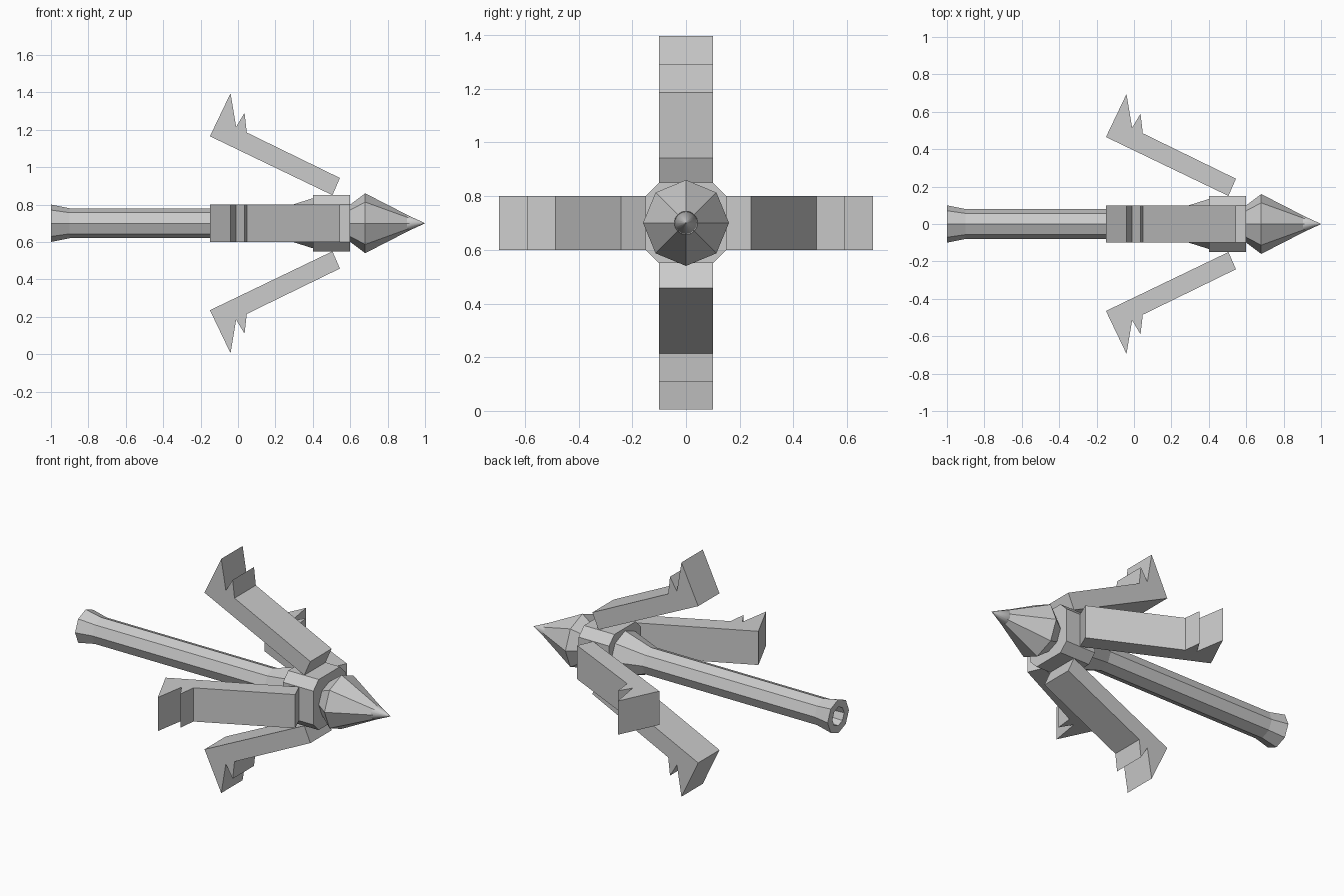
import bpy, bmesh
from math import cos, sin, pi
from mathutils import Matrix

if "Cube" in bpy.data.objects:
    bpy.data.objects.remove(bpy.data.objects["Cube"])

AXIS_Z = 0.7


def finish(name, bm, turn=0.0):
    """Place a mesh on the shaft axis, rotated about x."""
    bmesh.ops.recalc_face_normals(bm, faces=bm.faces)
    bm.transform(Matrix.Translation((0, 0, AXIS_Z)) @ Matrix.Rotation(turn, 4, 'X'))
    mesh = bpy.data.meshes.new(name)
    bm.to_mesh(mesh)
    bm.free()
    obj = bpy.data.objects.new(name, mesh)
    bpy.context.collection.objects.link(obj)
    return obj


def lathe(name, profile, sides=8):
    """Revolve (x, radius) points about the x axis and cap both ends."""
    bm = bmesh.new()
    angles = [2 * pi * i / sides for i in range(sides)]
    rings = [[bm.verts.new((x, r * cos(a), r * sin(a))) for a in angles]
             for x, r in profile]
    for a, b in zip(rings, rings[1:]):
        for i in range(sides):
            j = (i + 1) % sides
            bm.faces.new((a[i], a[j], b[j], b[i]))
    bm.faces.new(rings[0])
    bm.faces.new(rings[-1])
    bmesh.ops.remove_doubles(bm, verts=bm.verts, dist=1e-6)
    return finish(name, bm)


def extrude(name, points, offset, turn=0.0):
    """Fill a flat outline and extrude it by the offset vector."""
    bm = bmesh.new()
    face = bm.faces.new([bm.verts.new(p) for p in points])
    new = bmesh.ops.extrude_face_region(bm, geom=[face], use_keep_orig=True)['geom']
    bmesh.ops.translate(bm, vec=offset,
                        verts=[v for v in new if isinstance(v, bmesh.types.BMVert)])
    return finish(name, bm, turn)


# Shaft: flared hollow tail, widening into the collar
lathe("shaft", [(-0.9, 0.05), (-1, 0.055), (-1, 0.1), (-0.9, 0.08),
                (0.23, 0.08), (0.42, 0.14)])

# Collar: chamfered square block
a, b = 0.1, 0.15
section = [(a, b), (b, a), (b, -a), (a, -b), (-a, -b), (-b, -a), (-b, a), (-a, b)]
extrude("collar", [(0.4, y, z) for y, z in section], (0.2, 0, 0))

# Spear head with a small rounded tip
lathe("head", [(0.59, 0.1), (0.6, 0.1), (0.68, 0.16), (0.92, 0.037), (0.93, 0.03)])
tip = lathe("tip", [(0.88, 0.03), (0.905, 0.044), (1.0, 0.0005)], 16)
for p in tip.data.polygons:
    p.use_smooth = len(p.vertices) == 4

# Four barbed hook arms around the axis
barb = [(0.505, 0.15), (0.545, 0.242), (0.047, 0.485), (0.035, 0.59),
        (-0.01, 0.515), (-0.04, 0.695), (-0.15, 0.465)]
for i in range(4):
    extrude(f"hook_arm_{i + 1}", [(x, -0.1, z) for x, z in barb], (0, 0.2, 0), i * pi / 2)
